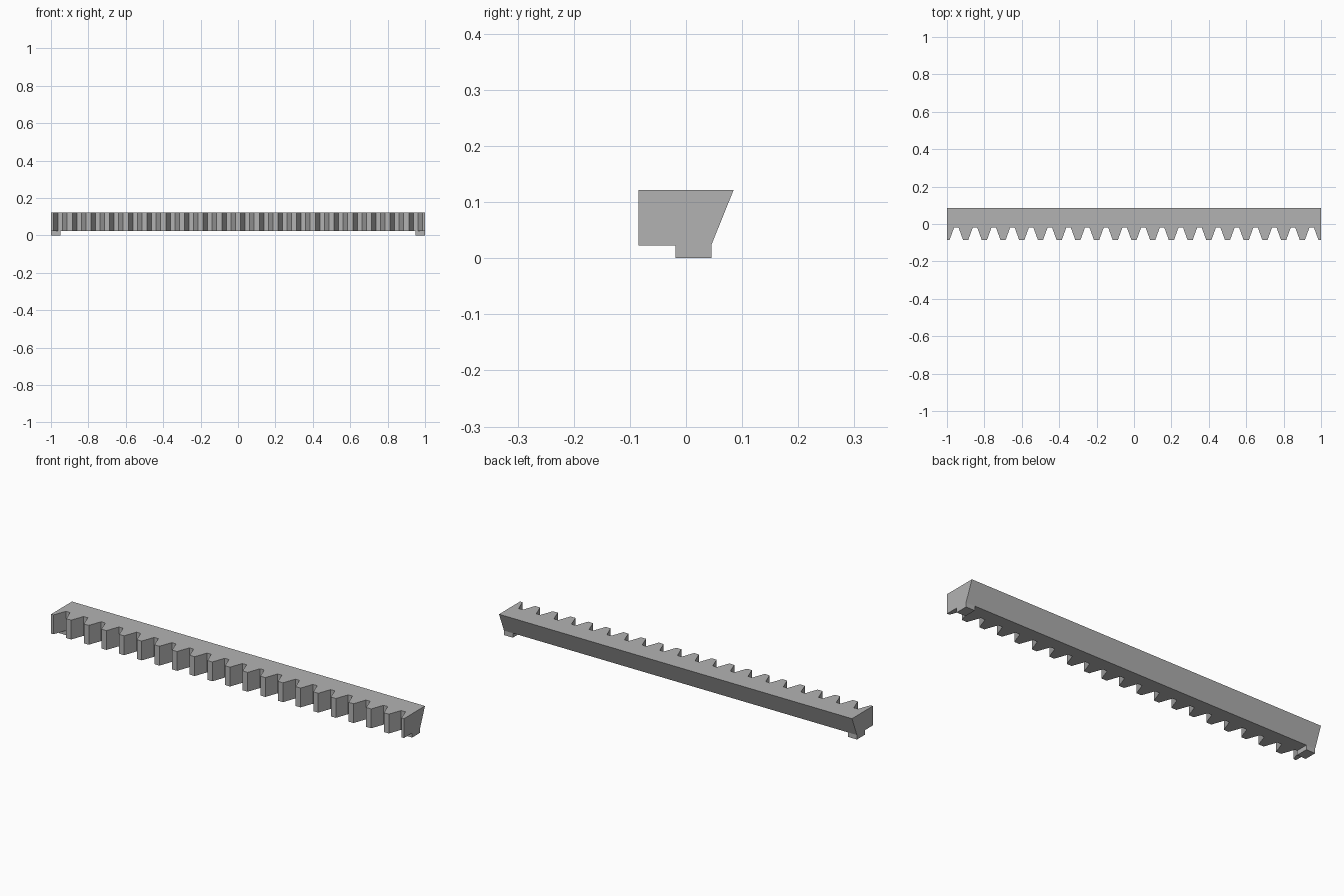
import bpy
import bmesh

cube = bpy.data.objects.get("Cube")
if cube:
    bpy.data.objects.remove(cube, do_unlink=True)

# One plain grey for the whole part
grey = bpy.data.materials.new("light grey")
grey.use_nodes = True
COLOUR = (0.45, 0.45, 0.45, 1)
grey.diffuse_color = COLOUR
grey.node_tree.nodes["Principled BSDF"].inputs["Base Color"].default_value = COLOUR

HALF = 1.0
PITCH = 0.1
TIP_Y, ROOT_Y = -0.085, -0.019
TIP_HALF, ROOT_HALF = 0.014, 0.038
BACK_TOP, BACK_BOTTOM = 0.085, 0.045
FOOT_TOP, TOP = 0.023, 0.122
FOOT_LENGTH = 0.05


def prism(name, outline, z0, z1):
    """Extrude a plan outline upwards and return the object."""
    bm = bmesh.new()
    face = bm.faces.new([bm.verts.new((x, y, z0)) for x, y in outline])
    new = bmesh.ops.extrude_face_region(bm, geom=[face])["geom"]
    for v in new:
        if isinstance(v, bmesh.types.BMVert):
            v.co.z = z1
    bmesh.ops.recalc_face_normals(bm, faces=bm.faces)
    mesh = bpy.data.meshes.new(name)
    bm.to_mesh(mesh)
    bm.free()
    mesh.materials.append(grey)
    obj = bpy.data.objects.new(name, mesh)
    bpy.context.collection.objects.link(obj)
    return obj


# Toothed bar: full teeth along the front, a half tooth at each end
outline = [(-HALF, TIP_Y)]
gaps = round(2 * HALF / PITCH)
for i in range(gaps):
    left = -HALF + i * PITCH
    right = left + PITCH
    outline += [(left + TIP_HALF, TIP_Y), (left + ROOT_HALF, ROOT_Y),
                (right - ROOT_HALF, ROOT_Y), (right - TIP_HALF, TIP_Y)]
outline += [(HALF, TIP_Y), (HALF, BACK_TOP), (-HALF, BACK_TOP)]
bar = prism("toothed_bar", outline, FOOT_TOP, TOP)

# Slope the back inwards towards the bottom
for v in bar.data.vertices:
    if v.co.y > BACK_BOTTOM and v.co.z < TOP - 0.01:
        v.co.y = BACK_BOTTOM

# Small feet under both ends
for name, side in (("left_foot", 1), ("right_foot", -1)):
    x0, x1 = sorted((side * (HALF - FOOT_LENGTH), side * HALF))
    prism(name, [(x0, ROOT_Y), (x1, ROOT_Y), (x1, BACK_BOTTOM), (x0, BACK_BOTTOM)],
          0, FOOT_TOP)
